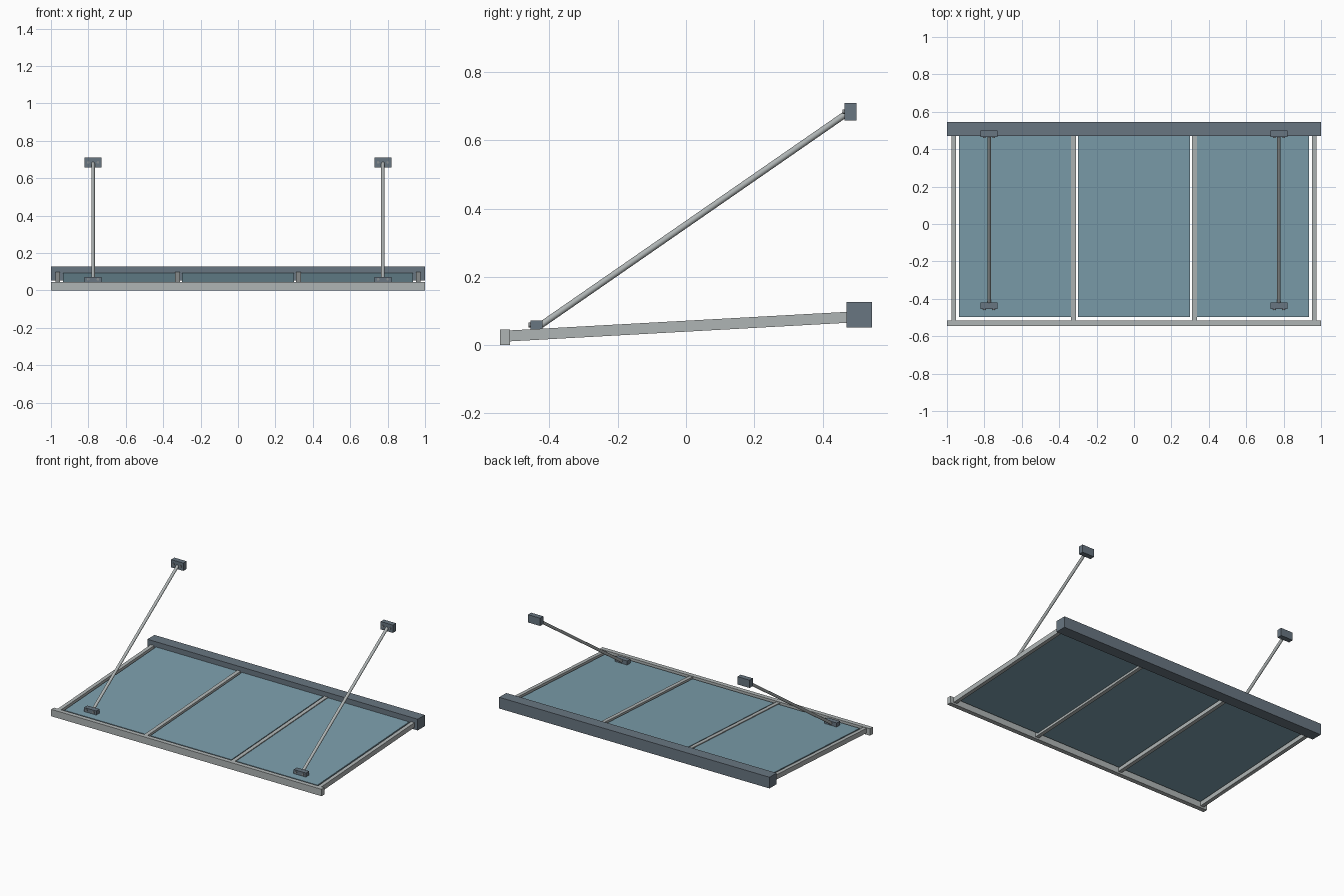
import bpy
import math
from mathutils import Vector

cube = bpy.data.objects.get("Cube")
if cube:
    bpy.data.objects.remove(cube, do_unlink=True)


def material(name, color):
    m = bpy.data.materials.new(name)
    m.use_nodes = True
    m.diffuse_color = color
    m.node_tree.nodes["Principled BSDF"].inputs["Base Color"].default_value = color
    return m


SLATE = material("slate grey metal", (0.14, 0.18, 0.22, 1))
ALUMINIUM = material("pale aluminium", (0.43, 0.46, 0.46, 1))
GLASS = material("blue tinted glass", (0.20, 0.34, 0.41, 1))
STEEL = material("bolt steel", (0.25, 0.27, 0.28, 1))


def box(name, center, size, mat, tilt=0):
    bpy.ops.mesh.primitive_cube_add(size=1, location=center, rotation=(tilt, 0, 0))
    ob = bpy.context.object
    ob.name = name
    ob.scale = size
    ob.data.materials.append(mat)
    return ob


def rod(name, start, end, radius, mat, sides=16):
    a, b = Vector(start), Vector(end)
    bpy.ops.mesh.primitive_cylinder_add(vertices=sides, radius=radius,
                                        depth=(b - a).length, location=(a + b) / 2)
    ob = bpy.context.object
    ob.name = name
    ob.rotation_euler = (b - a).to_track_quat('Z', 'Y').to_euler()
    ob.data.materials.append(mat)
    bpy.ops.object.shade_smooth_by_angle(angle=math.radians(40))
    return ob


# Slope of the roof plane, rising toward the wall
FRONT, BACK = Vector((0, -0.52, 0.027)), Vector((0, 0.48, 0.082))
SLOPE = math.atan2(BACK.z - FRONT.z, BACK.y - FRONT.y)


def roof_z(y):
    return FRONT.z + (y - FRONT.y) * math.tan(SLOPE)


# Wall beam and front rail
box("wall_beam", (0, 0.508, 0.0895), (2, 0.075, 0.075), SLATE)
box("front_rail", (0, -0.53, 0.023), (2, 0.03, 0.046), ALUMINIUM)

# Sloping rafters
for side, s in (("right", -1), ("left", 1)):
    for place, x in (("outer", 0.963), ("inner", 0.323)):
        box(f"{side}_{place}_rafter", (s * x, -0.02, roof_z(-0.02)),
            (0.025, 1.0, 0.032), ALUMINIUM, SLOPE)

# Glass panels, set just below the rafter tops
for place, x in (("right", -0.636), ("middle", 0), ("left", 0.636)):
    y = -0.009
    box(f"{place}_glass_panel", (x, y, roof_z(y) + 0.005),
        (0.6, 0.978, 0.012), GLASS, SLOPE)

# Tie rods with their brackets and bolts
for side, s in (("right", -1), ("left", 1)):
    x = s * 0.775
    rod(f"{side}_tie_rod", (x, -0.435, 0.052), (x, 0.475, 0.682), 0.0095, ALUMINIUM)
    for place, y, z, height in (("lower", -0.438, 0.059, 0.027),
                                ("upper", 0.482, 0.684, 0.052)):
        box(f"{side}_{place}_bracket", (x, y, z), (0.09, 0.034, height), SLATE)
        for i in (-1, 1):
            rod(f"{side}_{place}_bolt", (x + i * 0.026, y, z),
                (x + i * 0.026, y - 0.023, z), 0.007, STEEL, 12)
